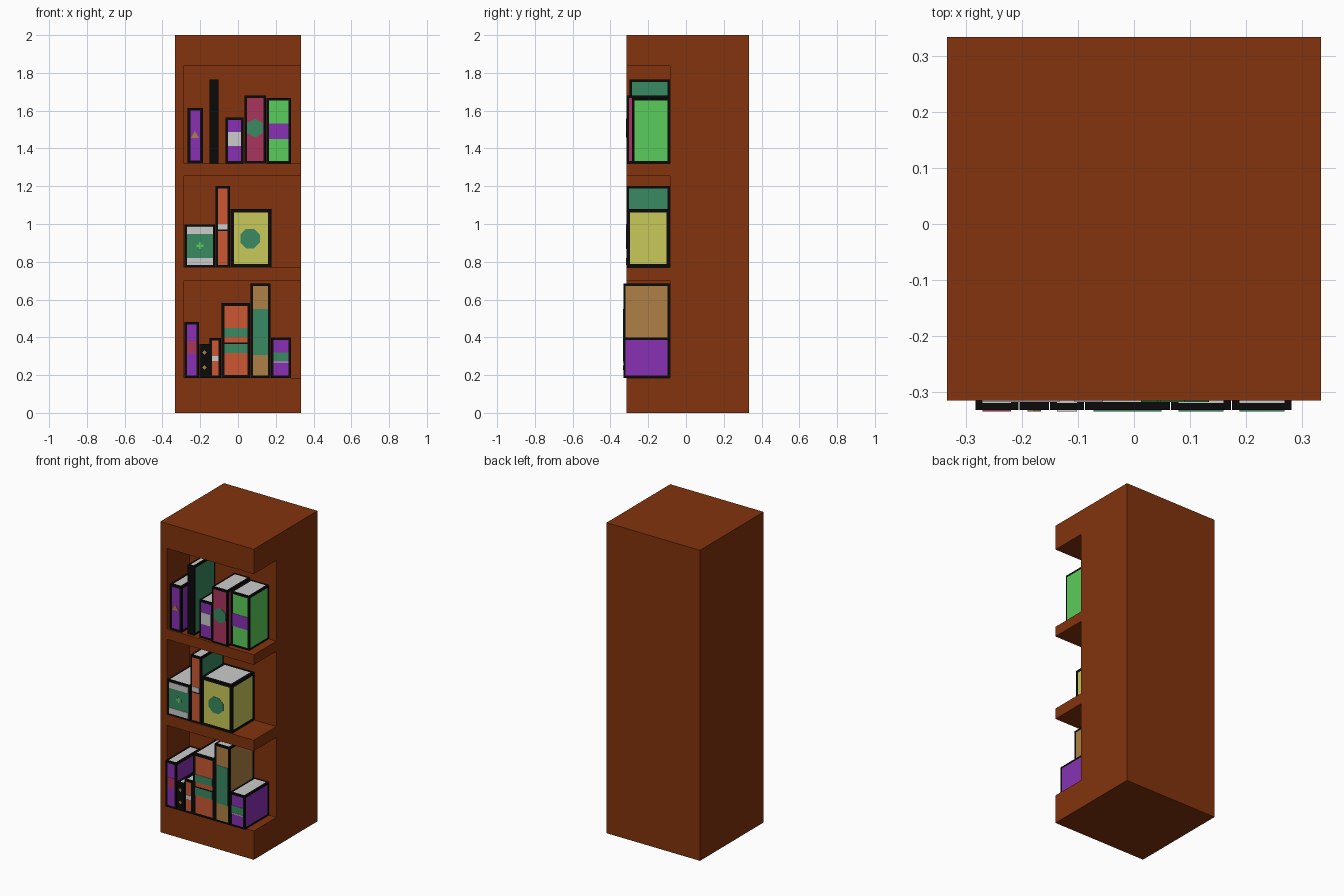
import bpy, bmesh, math
from mathutils import Matrix, Vector

if "Cube" in bpy.data.objects:
    bpy.data.objects.remove(bpy.data.objects["Cube"])

COLOURS = {
    "brown_wood": (0.223, 0.033, 0.004), "black": (0.003, 0.003, 0.003),
    "purple": (0.25, 0.031, 0.456), "green": (0.04, 0.254, 0.122),
    "crimson": (0.407, 0.036, 0.107), "lime": (0.105, 0.604, 0.105),
    "page_grey": (0.604, 0.604, 0.604), "orange": (0.604, 0.097, 0.034),
    "yellow": (0.584, 0.584, 0.102), "tan": (0.434, 0.216, 0.061),
}
MATS = {}
for name, c in COLOURS.items():
    MATS[name] = bpy.data.materials.new(name)
    MATS[name].diffuse_color = (*c, 1)


def add_object(name, bm, mats):
    bmesh.ops.recalc_face_normals(bm, faces=bm.faces[:])
    me = bpy.data.meshes.new(name)
    bm.to_mesh(me)
    bm.free()
    for m in mats:
        me.materials.append(MATS[m])
    ob = bpy.data.objects.new(name, me)
    bpy.context.collection.objects.link(ob)
    return ob


def box_bm(lo, hi):
    bm = bmesh.new()
    lo, hi = Vector(lo), Vector(hi)
    bmesh.ops.create_cube(bm, size=1, matrix=Matrix.Translation((lo + hi) / 2)
                          @ Matrix.Diagonal((*(hi - lo), 1)))
    return bm


# Cabinet: comb-shaped profile (open on the right) plus left side panel
HALF, FRONT, NICHE = 0.333, -0.315, -0.085
SHELVES = [(0.185, 0.70), (0.77, 1.255), (1.32, 1.84)]
profile = [(HALF, 0), (FRONT, 0)]
for z0, z1 in SHELVES:
    profile += [(FRONT, z0), (NICHE, z0), (NICHE, z1), (FRONT, z1)]
profile += [(FRONT, 2), (HALF, 2)]
bm = bmesh.new()
face = bm.faces.new([bm.verts.new((-0.285, y, z)) for y, z in profile])
ext = bmesh.ops.extrude_face_region(bm, geom=[face])
bmesh.ops.translate(bm, vec=(HALF + 0.285, 0, 0),
                    verts=[v for v in ext["geom"] if isinstance(v, bmesh.types.BMVert)])
if face.is_valid and len([f for f in bm.faces if len(f.verts) > 4]) < 2:
    bm.faces.new([v for v in face.verts])
add_object("cabinet_shelves", bm, ["brown_wood"])
add_object("cabinet_left_panel",
           box_bm((-HALF, FRONT, 0), (-0.285, HALF, 2)), ["brown_wood"])


# Book: box with black inset border on every face, grey pages on top
def book(name, shelf, x0, x1, top, y0, cover, spine=None, t=0.013, bands=()):
    base = SHELVES[shelf][0] + 0.001
    bm = box_bm((x0, y0, base), (x1, NICHE - 0.001, top))
    bmesh.ops.recalc_face_normals(bm, faces=bm.faces[:])
    res = bmesh.ops.inset_individual(bm, faces=bm.faces[:], thickness=t,
                                     use_even_offset=True)
    border = set(res["faces"])
    for f in bm.faces:
        n = f.normal
        f.material_index = 0
    # the inner panels are the ones whose centre lies on the box axes
    mid = Vector(((x0 + x1) / 2, (y0 + NICHE - 0.001) / 2, (base + top) / 2))
    for f in bm.faces:
        d = f.calc_center_median() - mid
        off = d - f.normal * d.dot(f.normal)
        if off.length > 1e-4:
            continue
        f.material_index = 3 if f.normal.z > 0.5 else 2 if f.normal.y < -0.5 else 1
    add_object(name, bm, ["black", cover, spine or cover, "page_grey"])
    for i, (z0, z1, col) in enumerate(bands):
        plate(f"{name}_band_{i + 1}", x0 + t, x1 - t, z0, z1, y0, col)


def plate(name, x0, x1, z0, z1, y, col):
    add_object(name, box_bm((x0, y - 0.002, z0), (x1, y + 0.001, z1)), [col])


def emblem(name, x, z, r, sides, y, col, turn=0.0):
    bm = bmesh.new()
    ring = [(x + r * math.sin(turn + math.tau * i / sides),
             z + r * math.cos(turn + math.tau * i / sides)) for i in range(sides)]
    a = [bm.verts.new((px, y - 0.002, pz)) for px, pz in ring]
    b = [bm.verts.new((px, y + 0.001, pz)) for px, pz in ring]
    bm.faces.new(a)
    bm.faces.new(b[::-1])
    for i in range(sides):
        j = (i + 1) % sides
        bm.faces.new((a[i], b[i], b[j], a[j]))
    add_object(name, bm, [col])


# Bottom shelf books
Y = -0.332
book("low_book_1", 0, -0.283, -0.206, 0.482, Y, "purple", bands=[(0.315, 0.38, "crimson")])
book("low_book_2", 0, -0.204, -0.152, 0.365, Y, "tan", "black", 0.015)
emblem("low_book_2_emblem", -0.178, 0.32, 0.012, 4, Y, "tan")
emblem("low_book_2_emblem_lower", -0.178, 0.24, 0.012, 4, Y, "tan")
book("low_book_3", 0, -0.15, -0.089, 0.397, Y, "orange", bands=[(0.275, 0.30, "page_grey")])
book("low_book_4", 0, -0.087, 0.064, 0.582, Y, "orange", t=0.015,
     bands=[(0.402, 0.45, "green"), (0.366, 0.372, "black"), (0.317, 0.366, "green")])
book("low_book_5", 0, 0.066, 0.173, 0.684, Y, "tan", bands=[(0.307, 0.55, "green")])
book("low_book_6", 0, 0.175, 0.281, 0.40, Y, "purple",
     bands=[(0.275, 0.32, "green"), (0.266, 0.272, "page_grey")])

# Middle shelf books
Y = -0.315
book("mid_book_1", 1, -0.283, -0.121, 0.998, Y, "green", t=0.012,
     bands=[(0.947, 0.984, "page_grey"), (0.783, 0.82, "page_grey")])
plate("mid_book_1_cross_bar", -0.219, -0.183, 0.879, 0.892, Y, "lime")
plate("mid_book_1_cross_post", -0.207, -0.195, 0.867, 0.904, Y - 0.0005, "lime")
book("mid_book_2", 1, -0.119, -0.042, 1.20, Y, "green", "orange",
     bands=[(0.97, 1.0, "page_grey"), (0.963, 0.97, "black")])
book("mid_book_3", 1, -0.04, 0.177, 1.08, Y, "yellow", t=0.018)
emblem("mid_book_3_emblem", 0.064, 0.923, 0.056, 8, Y, "green", math.pi / 8)

# Top shelf books
book("top_book_1", 2, -0.267, -0.186, 1.615, -0.31, "purple", t=0.015)
emblem("top_book_1_emblem", -0.228, 1.467, 0.026, 3, -0.31, "tan")
book("top_book_2", 2, -0.15, -0.103, 1.765, -0.298, "green", "black")
book("top_book_3", 2, -0.066, 0.03, 1.563, -0.30, "purple",
     bands=[(1.412, 1.487, "page_grey")])
book("top_book_4", 2, 0.034, 0.147, 1.68, -0.315, "crimson")
emblem("top_book_4_emblem", 0.09, 1.508, 0.05, 6, -0.315, "green")
book("top_book_5", 2, 0.15, 0.28, 1.668, -0.285, "lime", bands=[(1.45, 1.532, "purple")])

for m in bpy.data.materials:
    if m.users and not m.is_grease_pencil:
        m.use_nodes = True
        m.node_tree.nodes["Principled BSDF"].inputs["Base Color"].default_value = m.diffuse_color
